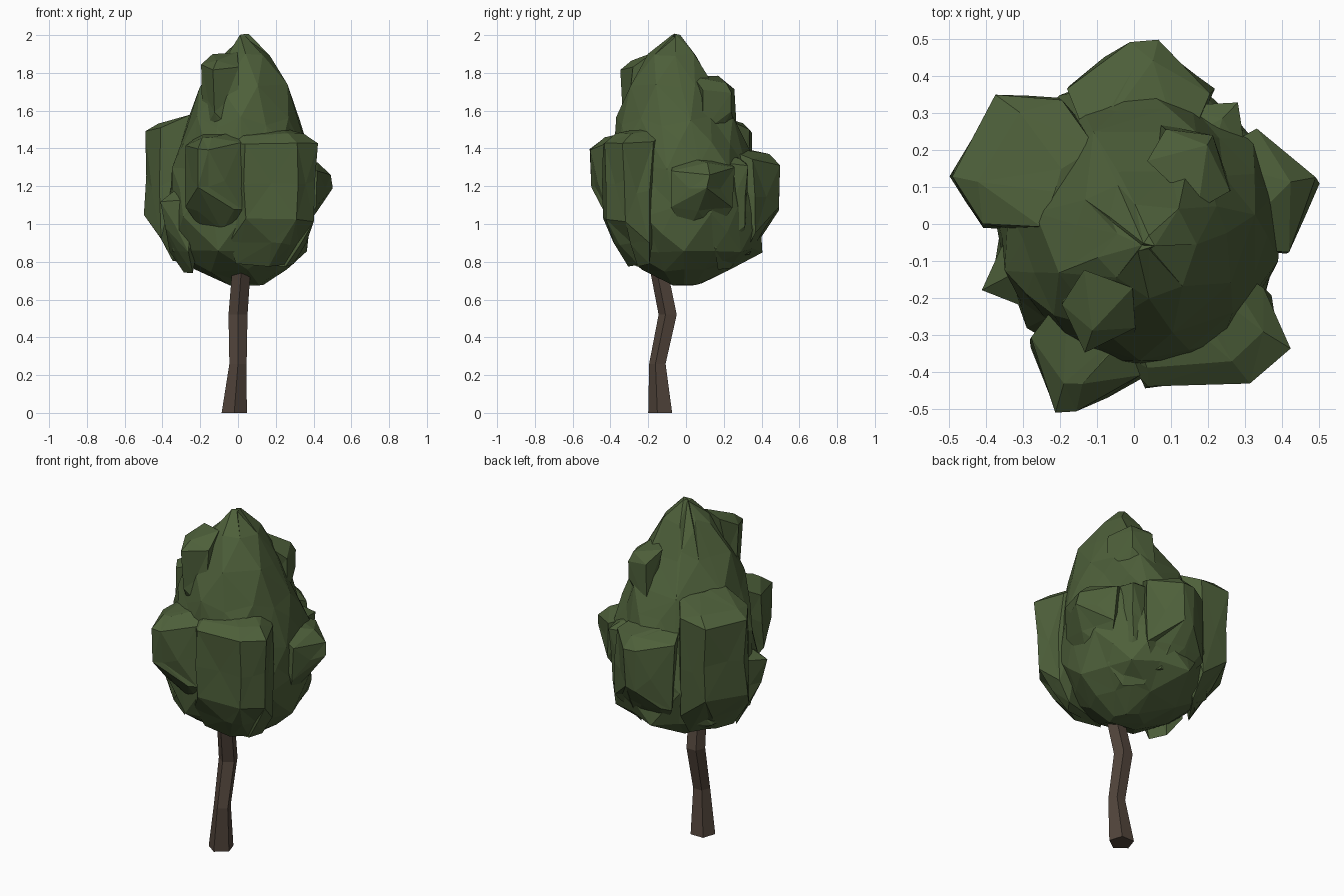
import bpy, bmesh, math, random
from mathutils import Vector

random.seed(4)
if "Cube" in bpy.data.objects:
    bpy.data.objects.remove(bpy.data.objects["Cube"])


def material(name, colour):
    mat = bpy.data.materials.new(name)
    mat.use_nodes = True
    mat.diffuse_color = colour
    mat.node_tree.nodes["Principled BSDF"].inputs["Base Color"].default_value = colour
    return mat


def add_object(name, bm, mat):
    bmesh.ops.recalc_face_normals(bm, faces=bm.faces)
    mesh = bpy.data.meshes.new(name)
    bm.to_mesh(mesh)
    bm.free()
    mesh.materials.append(mat)
    obj = bpy.data.objects.new(name, mesh)
    bpy.context.collection.objects.link(obj)
    return obj


def ring(centre_x, centre_y, z, radius_x, radius_y, sides, turn):
    """Points of a level elliptical ring."""
    angles = [math.tau * i / sides + turn for i in range(sides)]
    return [Vector((centre_x + radius_x * math.cos(a),
                    centre_y + radius_y * math.sin(a), z)) for a in angles]


def faceted_hull(name, points, jitter):
    """Convex clump, split once and roughened into irregular facets."""
    bm = bmesh.new()
    for p in points:
        bm.verts.new(p)
    result = bmesh.ops.convex_hull(bm, input=bm.verts)
    loose = {v for v in result["geom_interior"] + result["geom_unused"]
             if isinstance(v, bmesh.types.BMVert)}
    bmesh.ops.delete(bm, geom=list(loose), context="VERTS")
    corners = set(bm.verts)
    long_edges = [e for e in bm.edges if e.calc_length() > 0.28]
    bmesh.ops.subdivide_edges(bm, edges=long_edges, cuts=1)
    bmesh.ops.triangulate(bm, faces=bm.faces)
    for v in bm.verts:
        if v not in corners:
            v.co += Vector([random.uniform(-jitter, jitter) for axis in "xyz"])
    return add_object(name, bm, leaf)


def lobe(name, low, high, width, *corners):
    """Clump with outer edges at the corners, widening back into the crown."""
    points = []
    up = Vector((0, 0, 1))
    for x, y in corners:
        out = Vector((x, y, 0))
        side = Vector((-y, x, 0)).normalized() * width
        points += [out + up * high, out * 0.98 + up * low,
                   out * 0.86 + up * (high + 0.05)]
        for s in (-side, side):
            points.append(out * 0.74 + s + up * (high + 0.02))
            points.append(out * 0.45 + s * 0.7 + up * (high + 0.09))
            points.append(out * 0.76 + s + up * (low - 0.12))
            points.append(out * 0.65 + s * 0.5 + up * (low - 0.24))
    return faceted_hull(name, points, 0.012)


leaf = material("leaf_green", (0.075, 0.115, 0.042, 1))
bark = material("bark_brown", (0.085, 0.06, 0.045, 1))

# Bent five-sided trunk
bm = bmesh.new()
bends = [(-.02, -.13, 0, .07), (0, -.147, .26, .048),
         (0, -.092, .52, .053), (.018, -.14, .76, .051)]
loops = [[bm.verts.new(p) for p in ring(x, y, z, r, r, 5, -math.pi / 2)]
         for x, y, z, r in bends]
for low, high in zip(loops, loops[1:]):
    for i in range(5):
        j = (i + 1) % 5
        bm.faces.new((low[i], low[j], high[j], high[i]))
bm.faces.new(loops[0][::-1])
bm.faces.new(loops[-1])
add_object("trunk", bm, bark)

# Main crown body: centre x, centre y, height, half width, half depth
profile = [(.05, 0, .68, .09, .08), (0, 0, .75, .23, .24),
           (0, .02, .86, .37, .38), (.01, 0, 1.05, .4, .41),
           (.02, -.02, 1.3, .38, .39), (.03, -.04, 1.56, .31, .33),
           (.03, -.09, 1.73, .23, .23), (.05, -.08, 1.9, .11, .13),
           (.03, -.06, 2, .02, .02)]
crown_points = []
for level, values in enumerate(profile):
    crown_points += ring(*values, 7, level * 0.4)
crown = faceted_hull("crown", crown_points, 0.012)

# Clumps around the crown: bottom, top, base half width, outer corners
clumps = {
    "right_rear_lobe": (1.04, 1.48, .11, (-.5, .14), (-.37, .34)),
    "left_spike": (1.2, 1.27, .17, (.5, .12)),
    "rear_lobe": (1.08, 1.32, .17, (0, .5), (.06, .5)),
    "left_rear_lobe": (1, 1.3, .12, (.28, .32)),
    "upper_rear_lobe": (1.6, 1.7, .12, (.22, .24)),
    "front_ridge": (1.2, 1.4, .14, (-.21, -.5), (-.16, -.5)),
    "left_front_lobe": (1.02, 1.42, .08, (.42, -.33), (.31, -.44), (.04, -.44)),
    "upper_front_lobe": (1.6, 1.82, .1, (-.13, -.34)),
    "right_front_lobe": (.98, 1.12, .12, (-.4, -.17)),
}

# Merge the clumps into one crown surface
bpy.context.view_layer.objects.active = crown
for name, shape in clumps.items():
    part = lobe(name, *shape)
    mod = crown.modifiers.new("merge", "BOOLEAN")
    mod.operation = "UNION"
    mod.solver = "EXACT"
    mod.object = part
    bpy.ops.object.modifier_apply(modifier=mod.name)
    bpy.data.objects.remove(part)
